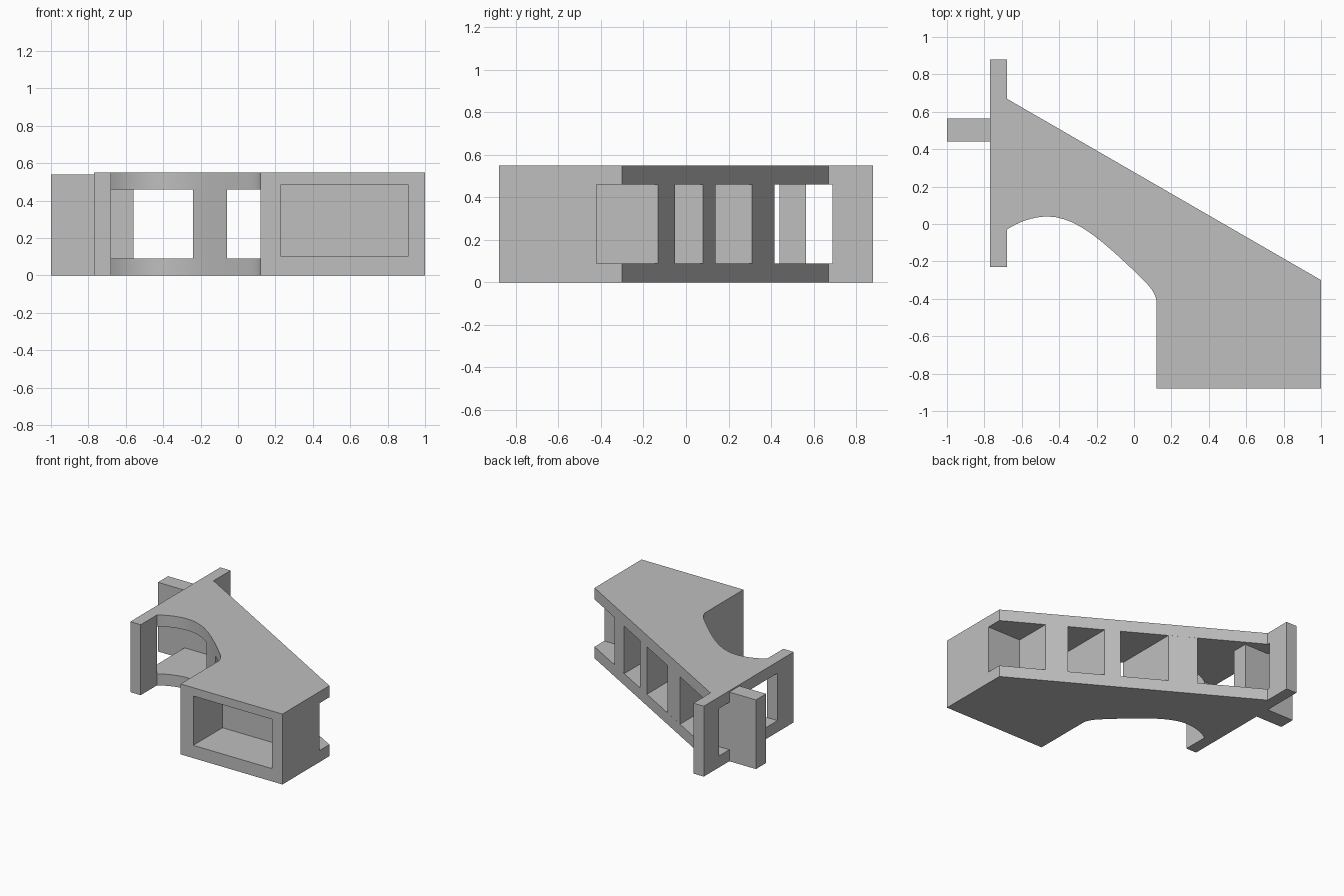
import bpy
import bmesh
import math
from mathutils import Vector
from mathutils.geometry import interpolate_bezier

old = bpy.data.objects.get("Cube")
if old:
    bpy.data.objects.remove(old, do_unlink=True)

HEIGHT = 0.55        # overall height
SKIN = 0.09          # thickness of top and bottom decks
INNER = HEIGHT - SKIN
BOX_BACK = -0.42     # rear wall of the box
PLATE = (-0.77, -0.68)

grey = bpy.data.materials.new("plain_grey")
grey.use_nodes = True
grey.diffuse_color = (0.52, 0.52, 0.52, 1)
grey.node_tree.nodes["Principled BSDF"].inputs["Base Color"].default_value = grey.diffuse_color


def finish(name, bm):
    """Turn a bmesh into a shaded object."""
    bmesh.ops.recalc_face_normals(bm, faces=bm.faces)
    mesh = bpy.data.meshes.new(name)
    bm.to_mesh(mesh)
    bm.free()
    mesh.materials.append(grey)
    obj = bpy.data.objects.new(name, mesh)
    bpy.context.collection.objects.link(obj)
    bpy.ops.object.select_all(action="DESELECT")
    obj.select_set(True)
    bpy.context.view_layer.objects.active = obj
    bpy.ops.object.shade_smooth_by_angle(angle=math.radians(25))
    return obj


def prism(name, outline, z0, z1):
    """Extrude a plan outline upward from z0 to z1."""
    bm = bmesh.new()
    base = bm.faces.new([bm.verts.new((x, y, z0)) for x, y in outline])
    top = bmesh.ops.extrude_face_region(bm, geom=[base], use_keep_orig=True)["geom"]
    verts = [v for v in top if isinstance(v, bmesh.types.BMVert)]
    bmesh.ops.translate(bm, verts=verts, vec=(0, 0, z1 - z0))
    return finish(name, bm)


def block(name, x, y, z):
    outline = [(x[0], y[0]), (x[1], y[0]), (x[1], y[1]), (x[0], y[1])]
    return prism(name, outline, *z)


# Curved front edge of the decks, from the end plate to the box
knots = [
    ((-0.68, -0.03), (-0.62, 0.01), (-0.54, 0.04), (-0.46, 0.04)),
    ((-0.46, 0.04), (-0.30, 0.04), (-0.14, -0.12), (0.0, -0.25)),
    ((0.0, -0.25), (0.06, -0.31), (0.11, -0.35), (0.12, -0.41)),
]
arch = []
for knot in knots:
    curve = interpolate_bezier(*[Vector((*p, 0)) for p in knot], 12)
    arch += [(p.x, p.y) for p in (curve if not arch else curve[1:])]


def front_edge(x):
    for (xa, ya), (xb, yb) in zip(arch, arch[1:]):
        if xa <= x <= xb:
            return ya + (yb - ya) * (x - xa) / (xb - xa)
    return BOX_BACK


def slanted_edge(x):
    return -0.30 + (1 - x) * 0.577


# Top and bottom decks
deck = [(PLATE[0], -0.03)] + arch + [
    (0.12, BOX_BACK), (1, BOX_BACK), (1, -0.30),
    (PLATE[1], 0.67), (PLATE[1], 0.69), (PLATE[0], 0.69)]
prism("bottom_deck", deck, 0, SKIN)
prism("top_deck", deck, INNER, HEIGHT)

# End plate posts on either side of the open window
block("end_plate_front_post", PLATE, (-0.23, -0.03), (0, HEIGHT))
block("end_plate_back_post", PLATE, (0.69, 0.88), (0, HEIGHT))

# Ribs between the decks, running front to back
for name, x0, x1 in (("inner_rib", -0.24, -0.06),
                     ("middle_rib", 0.24, 0.34),
                     ("outer_rib", 0.57, 0.71)):
    xs = [x0 + (x1 - x0) * i / 6 for i in range(7)]
    outline = [(x, front_edge(x)) for x in xs]
    outline += [(x1, slanted_edge(x1)), (x0, slanted_edge(x0))]
    prism(name, outline, SKIN, INNER)

# Side tab, passing through the window
TAB_Y = (0.44, 0.565)
block("side_tab", (-1, PLATE[0]), TAB_Y, (0, 0.54))
block("side_tab_inner_end", (PLATE[0], -0.56), TAB_Y, (SKIN, INNER))

# Open-fronted box: extrude the front face inward into a cavity
x, y, z = (0.12, 1), (-0.88, BOX_BACK), (0, HEIGHT)
cav_x, cav_z, cav_back = (0.23, 0.91), (0.10, 0.485), -0.52
bm = bmesh.new()
bmesh.ops.create_cube(bm, size=1)
for v in bm.verts:
    v.co = [r[int(c > 0)] for r, c in zip((x, y, z), v.co)]
bm.normal_update()
front = min(bm.faces, key=lambda f: f.calc_center_median().y)
for depth in (y[0], cav_back):
    front = bmesh.ops.extrude_discrete_faces(bm, faces=[front])["faces"][0]
    mid = front.calc_center_median()
    for v in front.verts:
        v.co = (cav_x[int(v.co.x > mid.x)], depth, cav_z[int(v.co.z > mid.z)])
finish("open_box", bm)
